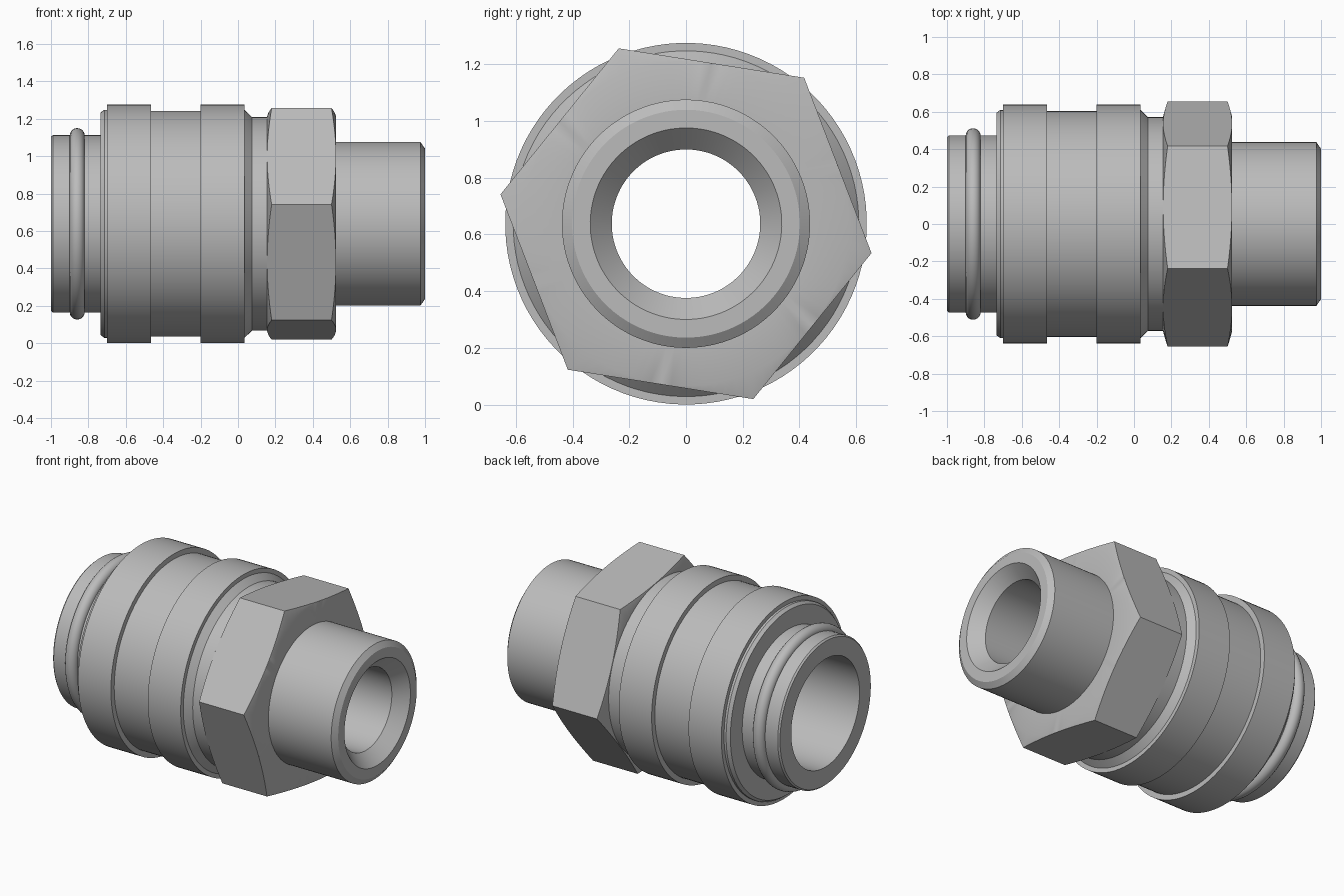
import bpy, bmesh, math

cube = bpy.data.objects.get("Cube")
if cube:
    bpy.data.objects.remove(cube, do_unlink=True)

AXIS_Z = 0.638
SEGMENTS = 96
HEX_TURN = math.radians(-9)
HEX_FLAT = 0.574

steel = bpy.data.materials.new("steel_grey")
steel.use_nodes = True
GREY = (0.5, 0.5, 0.5, 1)
steel.diffuse_color = GREY
steel.node_tree.nodes["Principled BSDF"].inputs["Base Color"].default_value = GREY


def lathe(name, profile, smooth_angle=25):
    """Closed loop of rings about the x axis; profile(angle) gives (x, radius) pairs."""
    bm = bmesh.new()
    columns = []
    for i in range(SEGMENTS):
        a = HEX_TURN + math.tau * i / SEGMENTS
        columns.append([bm.verts.new((x, r * math.cos(a), r * math.sin(a)))
                        for x, r in profile(a)])
    count = len(columns[0])
    for i in range(SEGMENTS):
        here, there = columns[i], columns[(i + 1) % SEGMENTS]
        for j in range(count):
            k = (j + 1) % count
            bm.faces.new((here[j], here[k], there[k], there[j]))
    bmesh.ops.recalc_face_normals(bm, faces=bm.faces)
    mesh = bpy.data.meshes.new(name)
    bm.to_mesh(mesh)
    bm.free()
    mesh.materials.append(steel)
    obj = bpy.data.objects.new(name, mesh)
    obj.location.z = AXIS_Z
    bpy.context.collection.objects.link(obj)
    bpy.ops.object.select_all(action='DESELECT')
    obj.select_set(True)
    bpy.context.view_layer.objects.active = obj
    bpy.ops.object.shade_smooth_by_angle(angle=math.radians(smooth_angle))
    return obj


# Turned body: plug neck, banded sleeve, collar and pipe end, then back along the bore
outside = [(-1, 0.465), (-0.99, 0.474), (-0.735, 0.474),
           (-0.735, 0.595), (-0.715, 0.61), (-0.7, 0.61),
           (-0.7, 0.638), (-0.465, 0.638), (-0.465, 0.604),
           (-0.2, 0.604), (-0.2, 0.638), (0.035, 0.638),
           (0.035, 0.61), (0.075, 0.571), (0.17, 0.571),
           (0.17, 0.438), (0.975, 0.438), (1, 0.402)]
bore = [(1, 0.338), (0.92, 0.262), (0.1, 0.262), (0.1, 0.35), (-1, 0.35)]
lathe("turned_body", lambda a: outside + bore)

# Sealing ring around the plug neck
ring = [(-0.86 + 0.04 * math.cos(t), 0.472 + 0.04 * math.sin(t))
        for t in (math.tau * i / 20 for i in range(20))]
lathe("sealing_ring", lambda a: ring, 40)


# Hexagonal nut with conical chamfers that cut curved edges into the flats
def hex_profile(a):
    sector = (a - HEX_TURN) % (math.pi / 3) - math.pi / 6
    r = HEX_FLAT / math.cos(sector)
    chamfer = (r - HEX_FLAT) * 0.27
    left, right = 0.155, 0.525
    return [(left, 0.43), (left, HEX_FLAT - 0.001), (left + chamfer + 0.001, r),
            (right - chamfer - 0.001, r), (right, HEX_FLAT - 0.001), (right, 0.43)]


lathe("hex_nut", hex_profile)
